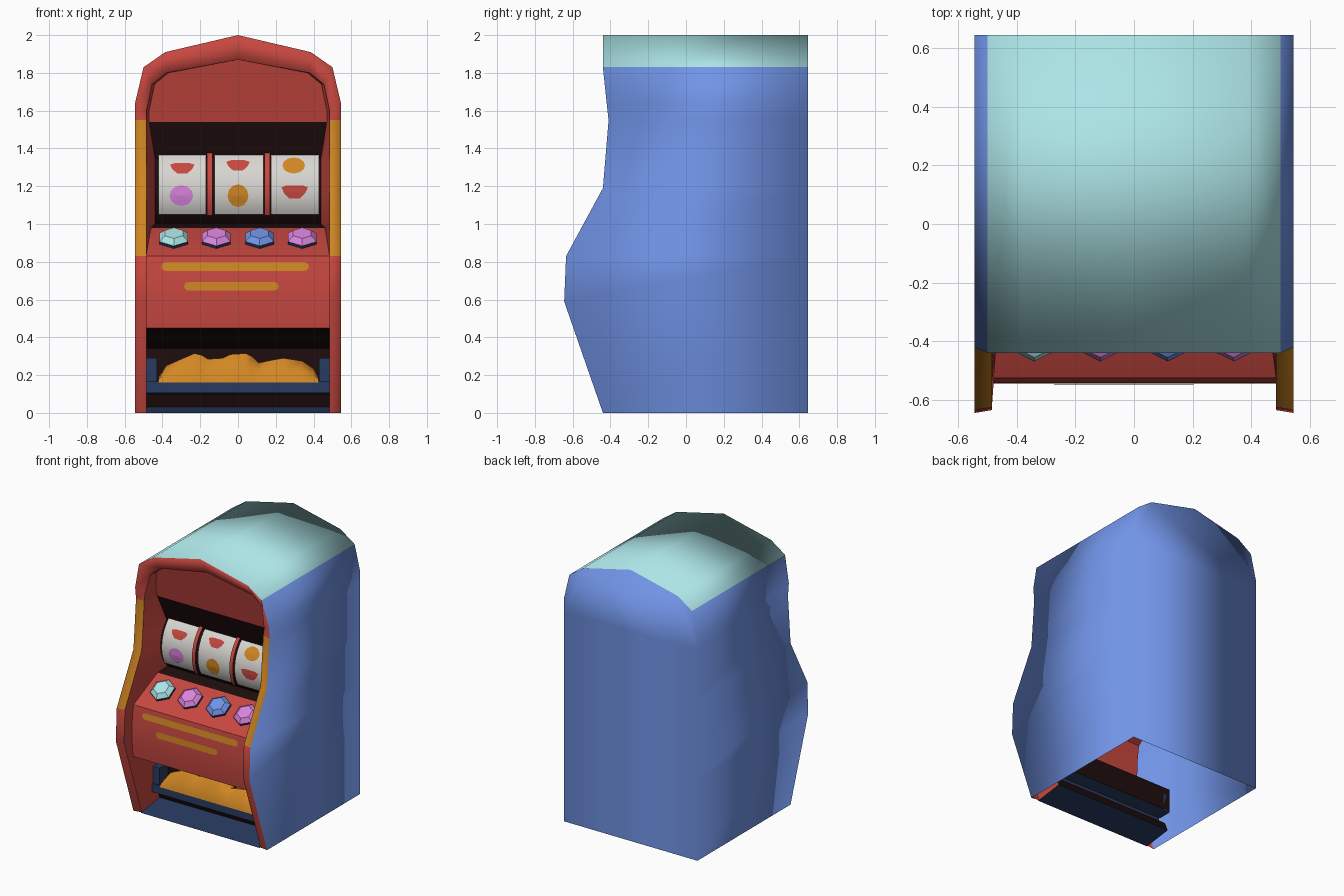
import bpy, bmesh, math
from mathutils import Vector

if "Cube" in bpy.data.objects:
    bpy.data.objects.remove(bpy.data.objects["Cube"])


def lin(c):
    return tuple(((v + 0.055) / 1.055) ** 2.4 if v > 0.04 else v / 12.92 for v in c) + (1,)


COLOURS = {
    "red": (.78, .28, .25), "orange": (.82, .53, .14), "blue": (.45, .59, .92),
    "cyan": (.68, .90, .91), "pink": (.85, .52, .87), "white": (.85, .84, .82),
    "navy": (.16, .23, .38), "dark": (.12, .05, .05)}
MATS = {}
for n, c in COLOURS.items():
    MATS[n] = bpy.data.materials.new(n)
    MATS[n].diffuse_color = lin(c)


def build(name, verts, faces, smooth=None):
    """faces: list of (index list, colour). smooth: angle in degrees, 180 = all."""
    me = bpy.data.meshes.new(name)
    me.from_pydata(verts, [], [f for f, _ in faces])
    used = sorted({c for _, c in faces})
    for c in used:
        me.materials.append(MATS[c])
    for p, (_, c) in zip(me.polygons, faces):
        p.material_index = used.index(c)
    ob = bpy.data.objects.new(name, me)
    bpy.context.collection.objects.link(ob)
    if smooth:
        bpy.ops.object.select_all(action='DESELECT')
        ob.select_set(True)
        bpy.context.view_layer.objects.active = ob
        if smooth >= 180:
            bpy.ops.object.shade_smooth()
        else:
            bpy.ops.object.shade_smooth_by_angle(angle=math.radians(smooth))
    return ob


def interp(table, z):
    for (z0, y0), (z1, y1) in zip(table, table[1:]):
        if z <= z1:
            return y0 + (y1 - y0) * (z - z0) / (z1 - z0)
    return table[-1][1]


# Cabinet shell: front edge profile, arch outline and rim
FRONT = [(0, -.44), (.59, -.645), (.83, -.635), (1.19, -.44), (1.55, -.41),
         (1.64, -.42), (1.83, -.44), (2, -.44)]
levels = [0, .59, .83, 1.19, 1.55]
outer = [(.545, z) for z in levels] + [(.545, 1.64), (.5, 1.83), (.385, 1.91), (0, 2)]
inner = [(.485, z) for z in levels] + [(.485, 1.60), (.455, 1.74), (.38, 1.80), (0, 1.87)]
depth = [.01] * 5 + [.03, .07, .08, .08]
inner = [(x, interp(FRONT, o[1]) + d, z) for (x, z), o, d in zip(inner, outer, depth)]


def mirror(pts):
    return pts + [(-p[0],) + tuple(p[1:]) for p in reversed(pts[:-1])]


out_all, inn_all = mirror(outer), mirror(inner)
n = len(out_all)
verts = [(x, interp(FRONT, z), z) for x, z in out_all]
verts += [(x, .645, z) for x, z in out_all] + inn_all
faces = []
for i in range(n - 1):
    zs = sorted((out_all[i][1], out_all[i + 1][1]))
    faces.append(([i, n + i, n + i + 1, i + 1], "cyan" if zs[0] > 1.8 else "blue"))
    rim = "orange" if zs[0] > .8 and zs[1] < 1.6 else "red"
    faces.append(([2 * n + i, i, i + 1, 2 * n + i + 1], rim))
faces.append((list(range(2 * n - 1, n - 1, -1)), "blue"))
build("cabinet_shell", verts, faces, 180)

# Front panel: rows of (y, z, half width, colour of the strip above)
RY, RZ, RR = -.04, 1.18, .25
rows = [(-.44, 0, .485, "navy"), (-.22, .03, .485, "dark"), (-.25, .10, .485, "navy"),
        (-.31, .105, .485, "navy"), (-.31, .165, .485, "navy"), (-.20, .17, .485, "dark"),
        (-.20, .34, .485, "dark"), (-.53, .45, .485, "red"), (-.545, .58, .485, "red"),
        (-.54, .72, .485, "red"), (-.525, .83, .485, "red"), (-.28, .98, .46, "dark")]
for a in range(-50, 54, 12):
    t = math.radians(a)
    rows.append((RY - (RR - .015) * math.cos(t), RZ + (RR - .015) * math.sin(t), .44, "dark"))
rows.append((-.27, 1.54, .47, "red"))
verts, faces = [], []
for y, z, w, c in rows:
    verts += [(-w, y, z), (w, y, z)]
for i in range(len(rows) - 1):
    faces.append(([2 * i, 2 * i + 1, 2 * i + 3, 2 * i + 2], rows[i][3]))
build("front_panel", verts, faces, 30)

# Inner walls between the rim and the front panel
for side, name in ((1, "right_inner_wall"), (-1, "left_inner_wall")):
    verts, faces = [], []
    for y, z, w, c in rows:
        verts += [(side * w, y, z), (side * .485, interp(FRONT, z) + .01, z)]
    for i in range(len(rows) - 1):
        f = [2 * i, 2 * i + 1, 2 * i + 3, 2 * i + 2]
        faces.append((f if side > 0 else f[::-1], "red"))
    build(name, verts, faces, 30)

# Top sign panel under the arch, with its surrounding wall
arch = [(.485, -.40, 1.54)] + inner[5:]
arch = mirror(arch)
m = len(arch)
sign = [(x * .97, -.27 - .08 * (z - 1.54) / .33, z) for x, _, z in arch]
faces = [(list(range(m)), "red")]
faces += [([i, m + i, m + i + 1, i + 1], "red") for i in range(m - 1)]
build("sign_panel", sign + arch, faces, 30)


# Reels and dividers: curved strips around the x axis
def arc_strip(name, x0, x1, r, a0, a1, colour, steps=14):
    verts, faces = [], []
    for i in range(steps + 1):
        t = math.radians(a0 + (a1 - a0) * i / steps)
        y, z = RY - r * math.cos(t), RZ + r * math.sin(t)
        verts += [(x0, y, z), (x1, y, z)]
        if i:
            k = 2 * i
            faces.append(([k - 2, k - 1, k + 1, k], colour))
    build(name, verts, faces, 40)


for i, (x0, x1) in enumerate([(-.42, -.17), (-.125, .135), (.175, .43)]):
    arc_strip(f"reel_{i + 1}", x0, x1, RR, -31, 53, "white")
for i, x in enumerate((-.15, .155)):
    arc_strip(f"reel_divider_{i + 1}", x - .014, x + .014, RR + .012, -31, 53, "red")


# Thin plates laid on a curved front: outline in x, z
def plate(name, cx, cz, outline, surface, colour):
    pts = [(cx, cz)] + [(cx + x, cz + z) for x, z in outline]
    k = len(outline)
    faces = [([0, 1 + i, 1 + (i + 1) % k], colour) for i in range(k)]
    build(name, [(x, surface(z), z) for x, z in pts], faces)


def reel_y(z):
    return RY - math.sqrt((RR + .005) ** 2 - (z - RZ) ** 2)


def blob(w, h, k=12):
    return [(w / 2 * math.cos(math.tau * i / k), h / 2 * math.sin(math.tau * i / k))
            for i in range(k)]


def bowl(w, h):
    return [(w * a, h * b) for a, b in
            ((-.5, .35), (-.4, -.1), (-.2, -.5), (.2, -.5), (.4, -.1), (.5, .35), (.3, .5), (-.3, .5))]


SYMBOLS = [(-.295, 1.295, .13, .055, bowl, "red"), (-.30, 1.15, .125, .11, blob, "pink"),
           (0, 1.31, .125, .055, bowl, "red"), (0, 1.15, .11, .12, blob, "orange"),
           (.295, 1.31, .12, .085, blob, "orange"), (.30, 1.17, .14, .07, bowl, "red")]
for i, (x, z, w, h, shape, c) in enumerate(SYMBOLS):
    plate(f"reel_symbol_{i + 1}", x, z, shape(w, h), reel_y, c)


# Gold stripes on the belly
def belly_y(z):
    return interp([(.58, -.545), (.72, -.54), (.83, -.525)], z) - .006


def capsule(w, h):
    arcs = [math.radians(-90 + 30 * i) for i in range(7)]
    right = [(w / 2 - h / 2 + h / 2 * math.cos(a), h / 2 * math.sin(a)) for a in arcs]
    return right + [(-x, -z) for x, z in right]


plate("upper_stripe", -.015, .775, capsule(.78, .045), belly_y, "orange")
plate("lower_stripe", -.035, .67, capsule(.50, .045), belly_y, "orange")

# Six-sided buttons standing on the sloped console
along = Vector((0, .245, .15)).normalized()
up = Vector((0, -along.z, along.y))
for b, (x, colour) in enumerate(zip((-.34, -.115, .115, .34), ("cyan", "pink", "blue", "pink"))):
    centre = Vector((x, -.385, .914))
    verts, faces = [], []
    for r, h in ((.087, -.01), (.087, .018), (.055, .045)):
        for i in range(6):
            a = math.radians(60 * i - 90)
            verts.append(centre + Vector((r * math.cos(a), 0, 0)) + along * r * math.sin(a) + up * h)
    for k, c in ((0, "navy"), (6, colour)):
        faces += [([k + i, k + (i + 1) % 6, k + 6 + (i + 1) % 6, k + 6 + i], c) for i in range(6)]
    faces.append((list(range(12, 18)), colour))
    build(f"button_{b + 1}", verts, faces)

# Heap of coins in the tray
heap = [(-.42, .19), (-.38, .25), (-.30, .285), (-.23, .315), (-.19, .305), (-.16, .285),
        (-.08, .29), (-.04, .31), (.04, .315), (.08, .295), (.11, .265), (.18, .28),
        (.24, .29), (.34, .275), (.40, .235), (.425, .19)]
verts, faces = [], []
for i, (x, h) in enumerate(heap):
    verts += [(x, -.315, .16), (x, -.30, .17 + (h - .17) * .5), (x, -.245, h), (x, -.2, h - .01)]
    if i:
        k = 4 * i
        faces += [([k - 4 + j, k + j, k + j + 1, k - 3 + j], "orange") for j in range(3)]
build("coin_heap", verts, faces, 50)

# Tray end lips
for side, name in ((1, "right_tray_lip"), (-1, "left_tray_lip")):
    bpy.ops.mesh.primitive_cube_add(size=1, location=(side * .457, -.25, .225))
    lip = bpy.context.object
    lip.name = name
    lip.scale = (.054, .10, .13)
    lip.data.materials.append(MATS["navy"])

for m in bpy.data.materials:
    if m.users and not m.is_grease_pencil:
        m.use_nodes = True
        m.node_tree.nodes["Principled BSDF"].inputs["Base Color"].default_value = m.diffuse_color
